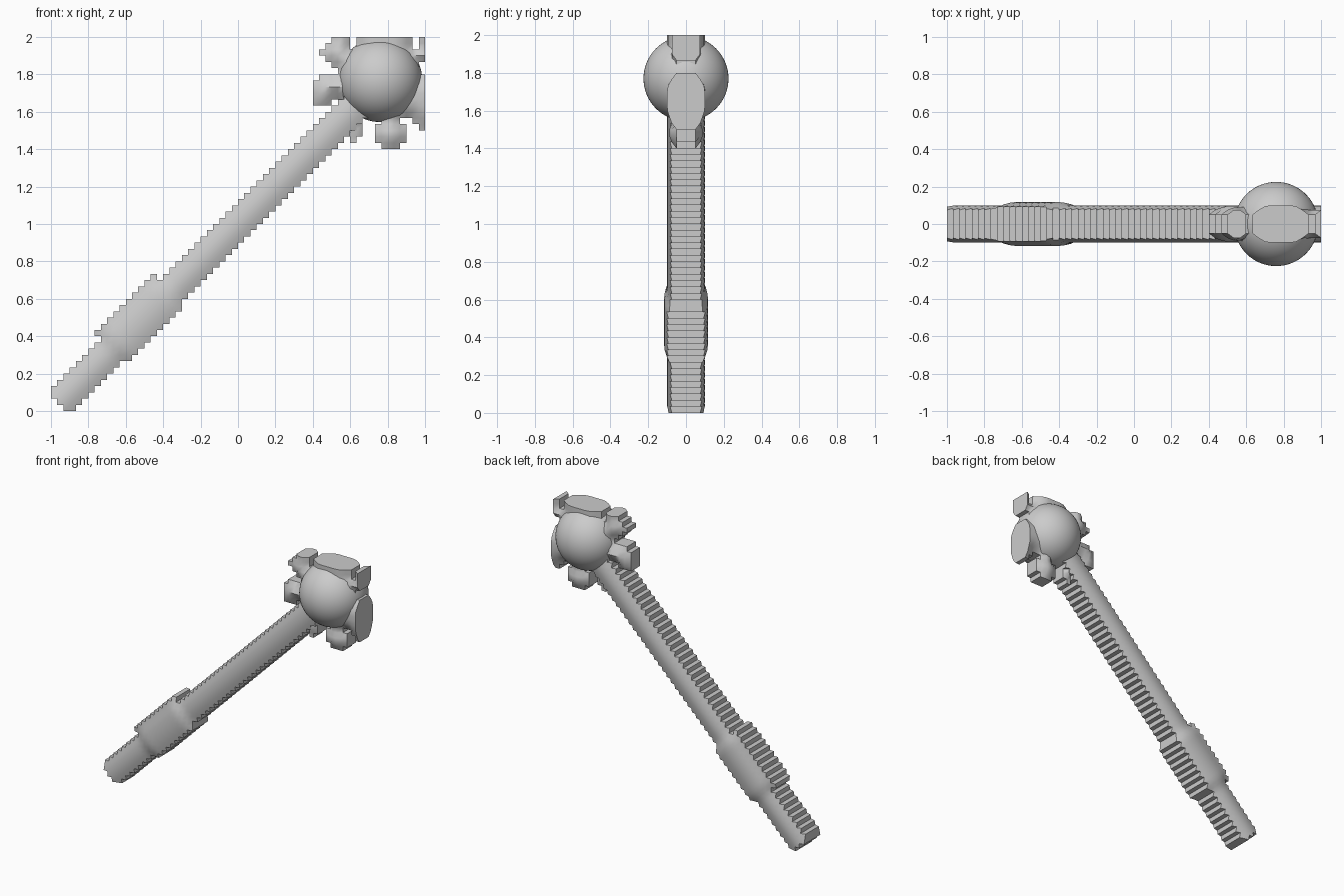
import bpy
import bmesh
import math

if "Cube" in bpy.data.objects:
    bpy.data.objects.remove(bpy.data.objects["Cube"])

N = 60                      # cells along each side of the silhouette grid
CELL = 2 / N
HEAD_X, HEAD_Z, HEAD_R = 0.76, 1.77, 0.225

# Colour
steel = bpy.data.materials.new("plain_grey")
steel.use_nodes = True
GREY = (0.6, 0.6, 0.6, 1)
steel.diffuse_color = GREY
steel.node_tree.nodes["Principled BSDF"].inputs["Base Color"].default_value = GREY


def finish(obj, angle):
    obj.data.materials.append(steel)
    bpy.ops.object.select_all(action="DESELECT")
    obj.select_set(True)
    bpy.context.view_layer.objects.active = obj
    bpy.ops.object.shade_smooth_by_angle(angle=math.radians(angle))


def position(i, j):
    return i * CELL - 1, j * CELL


def relief(name, filled, thickness):
    """Stepped silhouette with domed front and back and upright step walls."""
    bm = bmesh.new()
    verts = {}

    def vert(i, j, side):
        key = (i, j, side)
        if key not in verts:
            x, z = position(i, j)
            verts[key] = bm.verts.new((x, side * thickness(i, j), z))
        return verts[key]

    for i, j in filled:
        ring = [(i, j), (i + 1, j), (i + 1, j + 1), (i, j + 1)]
        bm.faces.new([vert(*p, -1) for p in ring])
        bm.faces.new([vert(*p, 1) for p in reversed(ring)])
        outside = [(i, j - 1), (i + 1, j), (i, j + 1), (i - 1, j)]
        for k, neighbour in enumerate(outside):
            if neighbour not in filled:
                a, b = ring[k], ring[(k + 1) % 4]
                bm.faces.new([vert(*b, -1), vert(*a, -1), vert(*a, 1), vert(*b, 1)])
    bmesh.ops.recalc_face_normals(bm, faces=bm.faces)
    mesh = bpy.data.meshes.new(name)
    bm.to_mesh(mesh)
    bm.free()
    obj = bpy.data.objects.new(name, mesh)
    bpy.context.collection.objects.link(obj)
    finish(obj, 42)


# Diagonal handle with a thicker grip
def grip_amount(along):
    return max(0, min(1, (0.33 - abs(along + 0.03)) / 0.08))


def in_handle(i, j):
    x, z = position(i + 0.5, j + 0.5)
    along, across = x + z, z - x - 1
    if abs(along + 0.03) < 0.31:
        return abs(across - 0.01) < 0.16
    return -0.9 < along < 2.3 and abs(across) < 0.117


def handle_thickness(i, j):
    x, z = position(i, j)
    grip = grip_amount(x + z)
    ratio = min(1, abs(z - x - 1) / (0.125 + 0.045 * grip))
    return 0.1 + 0.017 * grip - 0.025 * ratio ** 2


cells = [(i, j) for i in range(N) for j in range(N)]
relief("handle", {c for c in cells if in_handle(*c)}, handle_thickness)

# Jagged flanges around the head: left, bottom, right and top blocks of cells
BLOCKS = [
    (42, 49, 45, 53), (43, 50, 50, 54),
    (45, 55, 48, 60), (44, 56, 48, 59), (43, 57, 49, 58), (46, 54, 51, 58),
    (49, 56, 58, 60), (57, 56, 60, 58), (59, 56, 60, 60),
    (58, 46, 60, 54), (59, 45, 60, 47), (56, 47, 60, 50),
    (53, 42, 56, 48), (52, 43, 57, 46),
    (48, 43, 49, 47), (48, 44, 50, 48),
]


def in_flanges(i, j):
    x, z = position(i + 0.5, j + 0.5)
    if math.hypot(x - HEAD_X, z - HEAD_Z) < HEAD_R - 0.01:
        return True
    return any(a <= i < c and b <= j < d for a, b, c, d in BLOCKS)


flange_cells = {c for c in cells if in_flanges(*c)}
gaps = [c for c in cells if c not in flange_cells and c[0] > 38 and c[1] > 38]


def flange_thickness(i, j):
    edge = min(math.hypot(i - a - 0.5, j - b - 0.5) for a, b in gaps)
    return 0.05 + 0.05 * math.sin(min(1, (edge - 0.7) / 2.6) * math.pi / 2)


relief("head_flanges", flange_cells, flange_thickness)

# Round head
bpy.ops.mesh.primitive_uv_sphere_add(
    segments=64, ring_count=32, radius=HEAD_R, location=(HEAD_X, 0, HEAD_Z))
head = bpy.context.object
head.name = "round_head"
finish(head, 60)
